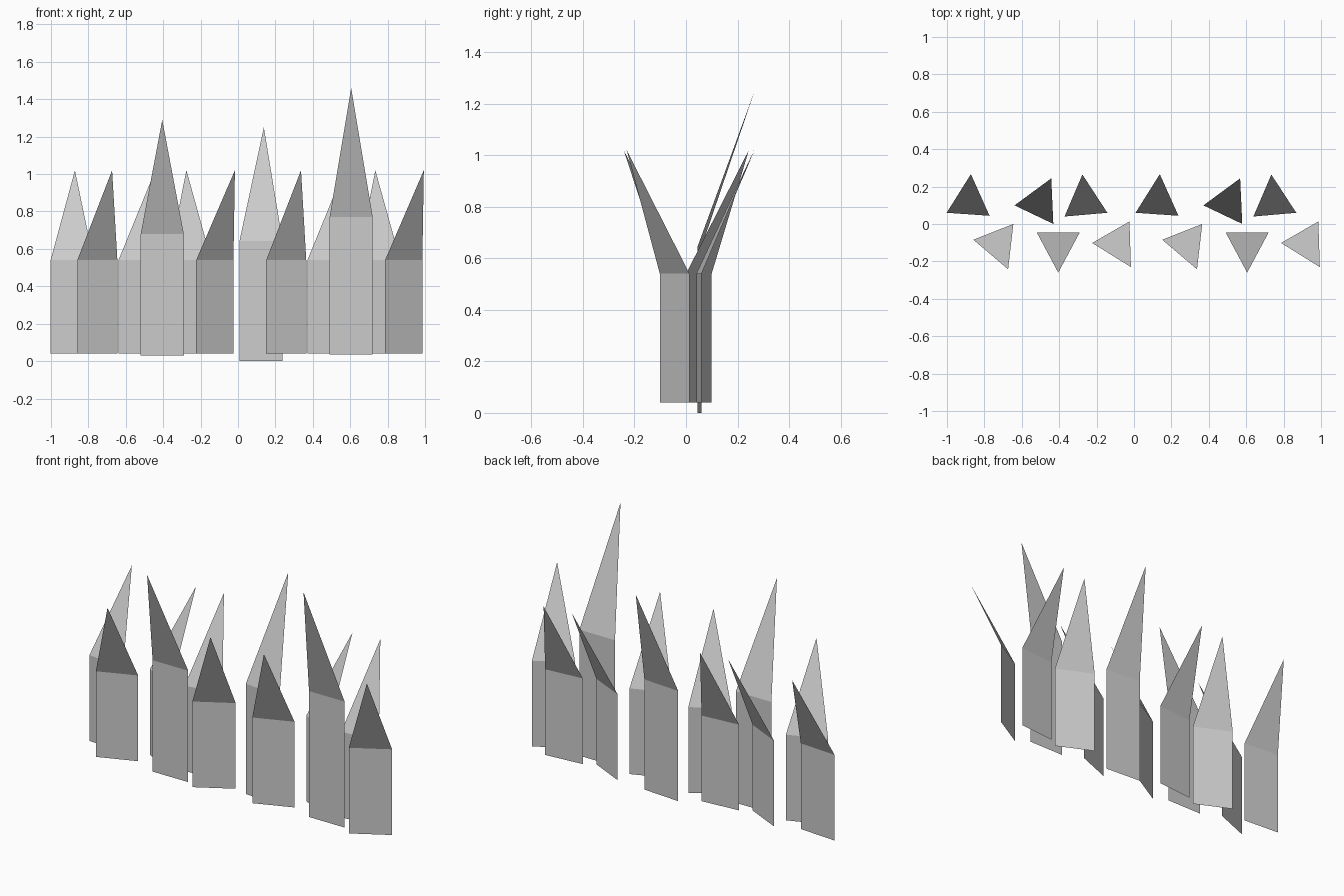
import bpy
from math import radians, sin, cos

if "Cube" in bpy.data.objects:
    bpy.data.objects.remove(bpy.data.objects["Cube"])

WIDTH = 0.23   # blade width
LEAN = 0.215   # how far the tip bends over


def blade(name, x, y, angle, side, bottom=0.04, shoulder=0.54, tip=1.02):
    """Upright flat strip with a pointed tip leaning to the front (-1) or back (+1)."""
    c, s = cos(radians(angle)), sin(radians(angle))
    h = WIDTH / 2
    left, right = (x - h * c, y - h * s), (x + h * c, y + h * s)
    point = (x - side * LEAN * s, y + side * LEAN * c, tip)
    verts = [(*left, bottom), (*right, bottom), (*right, shoulder), (*left, shoulder), point]
    faces = [(0, 1, 2, 3), (3, 2, 4)]
    if side > 0:
        faces = [f[::-1] for f in faces]
    mesh = bpy.data.meshes.new(name)
    mesh.from_pydata(verts, [], faces)
    obj = bpy.data.objects.new(name, mesh)
    bpy.context.collection.objects.link(obj)


# One clump of six blades: x, y, turn, lean side
CLUMP = [
    ("back_blade_left", -0.887, 0.052, -4, 1),
    ("back_blade_middle", -0.535, 0.05, -25.5, 1),
    ("back_blade_right", -0.257, 0.05, 5, 1),
    ("front_blade_left", -0.752, -0.042, 21.5, -1),
    ("front_blade_tall", -0.405, -0.045, 0, -1),
    ("front_blade_right", -0.124, -0.044, 30, -1),
]

# Taller blades: bottom, shoulder and tip heights
HEIGHTS = {
    (0, "front_blade_tall"): (0.03, 0.68, 1.29),
    (1, "front_blade_tall"): (0.035, 0.77, 1.46),
    (1, "back_blade_left"): (0.0, 0.643, 1.25),
}

# Two clumps side by side
for i, clump in enumerate(("left_clump", "right_clump")):
    for name, x, y, angle, side in CLUMP:
        heights = HEIGHTS.get((i, name), (0.04, 0.54, 1.02))
        blade(f"{clump}_{name}", x + 1.01 * i, y, angle, side, *heights)
